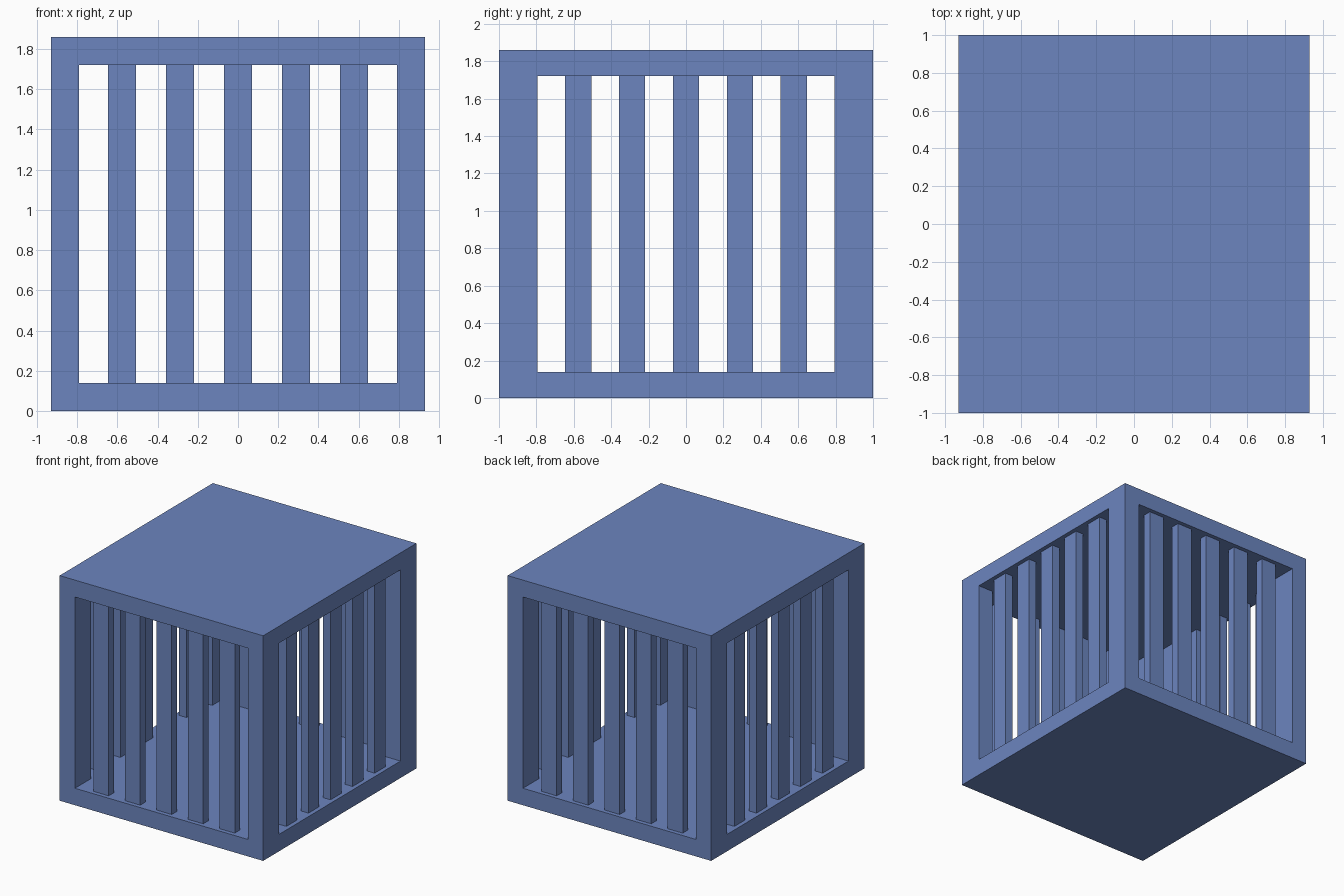
import bpy

if "Cube" in bpy.data.objects:
    bpy.data.objects.remove(bpy.data.objects["Cube"])

blue = bpy.data.materials.new("slate blue")
blue.diffuse_color = (0.15, 0.235, 0.52, 1)
blue.use_nodes = True
blue.node_tree.nodes["Principled BSDF"].inputs["Base Color"].default_value = blue.diffuse_color

W, D, H = 0.93, 1.0, 1.86      # half width, half depth, height
T = 0.14                       # slab, side post and bar width
POST_D = 0.207                 # corner post depth along y


def box(name, x0, x1, y0, y1, z0, z1):
    bpy.ops.mesh.primitive_cube_add(
        size=1, location=((x0 + x1) / 2, (y0 + y1) / 2, (z0 + z1) / 2))
    ob = bpy.context.object
    ob.name = name
    ob.scale = (x1 - x0, y1 - y0, z1 - z0)
    bpy.ops.object.transform_apply(location=False, rotation=False, scale=True)
    ob.data.materials.append(blue)
    return ob


# Floor and roof slabs
box("floor_slab", -W, W, -D, D, 0, T)
box("roof_slab", -W, W, -D, D, H - T, H)

# Corner posts
for sx in (-1, 1):
    for sy in (-1, 1):
        xs = sorted((sx * W, sx * (W - T)))
        ys = sorted((sy * D, sy * (D - POST_D)))
        box("corner_post", *xs, *ys, T, H - T)

# Thin upright bars, set back a little from each of the four faces
GAP, THICK = 0.035, 0.07
for i in range(-2, 3):
    a, b = i * 0.288 - T / 2, i * 0.288 + T / 2
    for s, wall in ((-1, "front"), (1, "back")):
        ys = sorted((s * (D - GAP), s * (D - GAP - THICK)))
        box(wall + "_bar", a, b, *ys, T, H - T)
    for s, wall in ((-1, "left"), (1, "right")):
        xs = sorted((s * (W - GAP), s * (W - GAP - THICK)))
        box(wall + "_bar", *xs, a, b, T, H - T)
